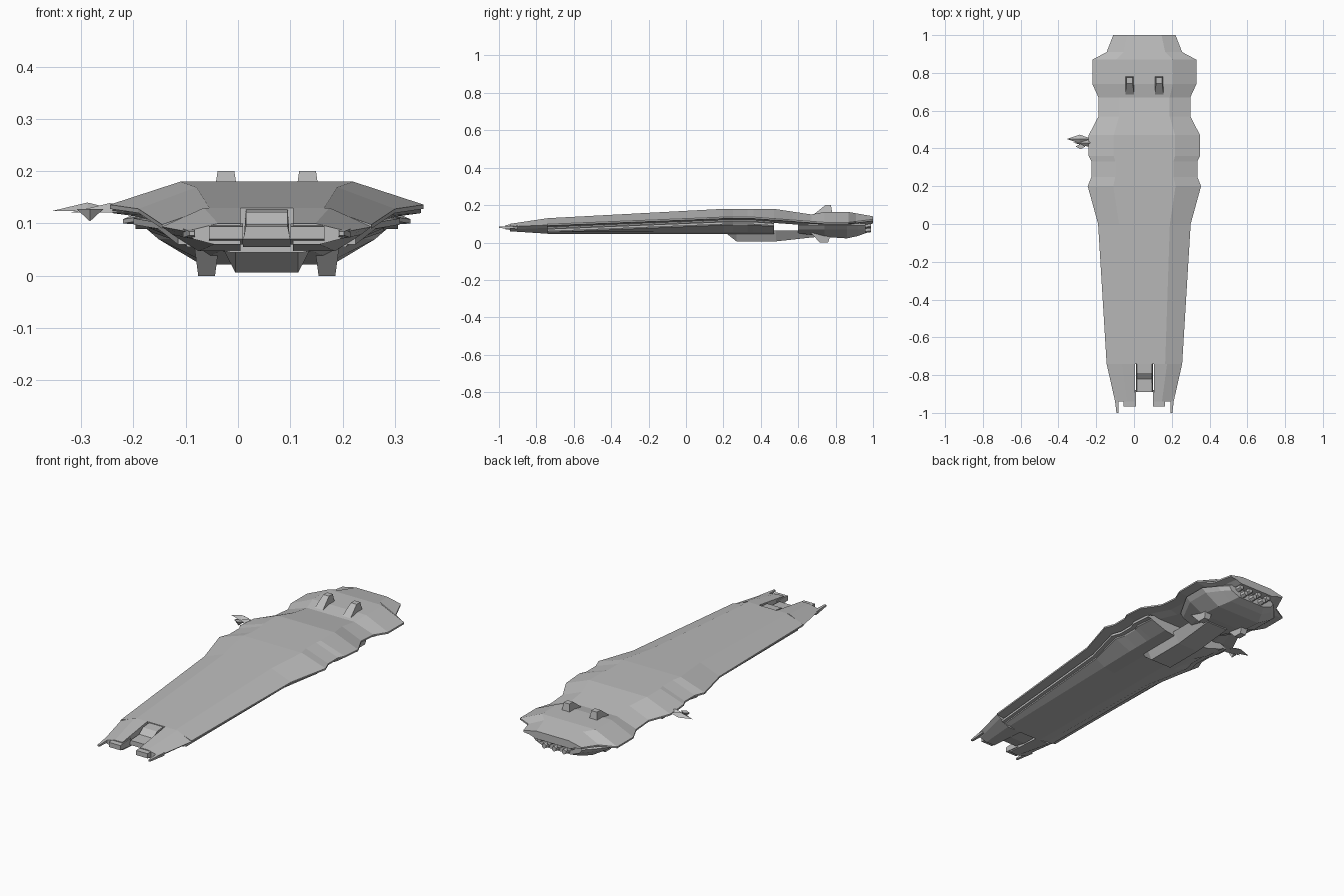
import bpy, bmesh, math
from mathutils import Matrix, Vector

cube = bpy.data.objects.get("Cube")
if cube:
    bpy.data.objects.remove(cube)

CENTRE = 0.055  # hull centreline; the side antenna offsets the hull

grey = bpy.data.materials.new("hull grey")
grey.use_nodes = True
grey.diffuse_color = (0.5, 0.5, 0.5, 1)
grey.node_tree.nodes["Principled BSDF"].inputs["Base Color"].default_value = grey.diffuse_color


def finish(name, bm):
    bmesh.ops.recalc_face_normals(bm, faces=bm.faces)
    mesh = bpy.data.meshes.new(name)
    bm.to_mesh(mesh)
    bm.free()
    mesh.materials.append(grey)
    part = bpy.data.objects.new(name, mesh)
    part.location.x = CENTRE
    bpy.context.collection.objects.link(part)


def skin(name, rings, pair=False):
    """Skin closed rings of points; pair adds the part's mirror image."""
    bm = bmesh.new()
    for side in ((-1, 1) if pair else (1,)):
        loops = [[bm.verts.new((side * x, y, z)) for x, y, z in ring] for ring in rings]
        for a, b in zip(loops, loops[1:]):
            for i in range(len(a)):
                bm.faces.new((a[i - 1], a[i], b[i], b[i - 1]))
        bm.faces.new(loops[0])
        bm.faces.new(loops[-1])
    finish(name, bm)


def section(y, *half):
    """Symmetric cross-section from its half profile, top to bottom."""
    right = [(x, y, z) for x, z in half]
    return right + [(-x, y, z) for x, y, z in reversed(right)]


def box_section(y, inner, outer, low, high):
    return [(inner, y, low), (outer, y, low), (outer, y, high), (inner, y, high)]


def ramp(y, start, end, low, high):
    t = min(max((y - start) / (end - start), 0), 1)
    return low + t * (high - low)


# Plan outline of the hull: station and half width
OUTLINE = [(-0.74, 0.2), (0, 0.245), (0.2, 0.3), (0.25, 0.28), (0.33, 0.28), (0.36, 0.295),
           (0.47, 0.295), (0.57, 0.243), (0.67, 0.243), (0.74, 0.275), (0.87, 0.275),
           (0.91, 0.2), (1, 0.165)]
BOW = OUTLINE[0][0]


def deck(y):
    """Height of the flat top: rising aft, a dip at the waist, a drooping stern."""
    rise = ramp(y, BOW, 0.2, 0.13, 0.18) - ramp(y, 0.47, 0.67, 0, 0.03)
    return rise + ramp(y, 0.67, 0.74, 0, 0.013) - ramp(y, 0.87, 1, 0, 0.023)


def rim(y):
    """Height of the shell's sharp side edge."""
    return ramp(y, BOW, 0.2, 0.09, 0.128) - ramp(y, 0.36, 0.74, 0, 0.028) + ramp(y, 0.87, 1, 0, 0.016)


def shell_section(y, width):
    edge = rim(y)
    return section(y, (width * 0.55, deck(y)), (width, edge + 0.008), (width, edge),
                   (width * 0.78, edge - 0.004), (width * 0.6, edge - 0.015))


skin("upper_shell", [shell_section(y, width) for y, width in OUTLINE])


# Lower hull, recessed below the shell edge and ending ahead of the open waist
def lower_section(y, width):
    edge = rim(y) - 0.015
    return section(y, (width * 0.7, edge + 0.02), (width, edge), (width * 0.95, edge - 0.02),
                   (ramp(y, BOW, 0.2, 0.12, 0.14), 0.055), (0.07, 0.045))


skin("lower_hull", [lower_section(y, width * 0.8) for y, width in OUTLINE[:7]])

# Belt strips along the flanks
skin("flank_strip", [box_section(y, width * 0.7, width * 0.85, rim(y) - 0.03, rim(y) - 0.018)
                     for y, width in OUTLINE[:7]], pair=True)

# Keel pod carried on under the open waist
skin("keel_pod", [section(y, (0.09, 0.064), (0.06, floor))
                  for y, floor in ((0.22, 0.045), (0.27, 0.006), (0.48, 0.006), (0.7, 0.03))])

# Engine block under the stern
skin("engine_block", [section(y, (width * 0.8, 0.112), (width, 0.09), (width * 0.9, 0.07), (width * 0.55, floor))
                      for y, width, floor in ((0.6, 0.15, 0.05), (0.74, 0.23, 0.03), (0.86, 0.23, 0.022),
                                              (0.92, 0.18, 0.035), (0.96, 0.14, 0.05))])


# Forked bow: cheeks beside the notch, blunt prongs and thin outer spikes
def cheek_section(y):
    outer = ramp(y, BOW, -0.94, 0.2, 0.155)
    top = ramp(y, BOW, -0.94, 0.13, 0.1)
    floor = ramp(y, BOW, -0.94, 0.047, 0.06)
    middle = (top + floor) / 2
    return [(x, y, z) for x, z in ((0.05, top), (outer * 0.6, top), (outer, middle + 0.005),
                                   (outer * 0.9, middle - 0.01), (outer * 0.65, floor), (0.05, floor))]


skin("bow_cheek", [cheek_section(BOW), cheek_section(-0.94)], pair=True)
skin("bow_prong", [box_section(-0.88, 0.045, 0.11, 0.06, 0.1),
                   box_section(-0.965, 0.045, 0.11, 0.07, 0.094)], pair=True)
skin("bow_spike", [box_section(-0.9, 0.137, 0.16, 0.073, 0.09),
                   box_section(-1, 0.138, 0.148, 0.077, 0.085)], pair=True)

# Stepped bridge in the bow notch
skin("bow_bridge", [section(y, (0.04, top), (0.045, floor))
                    for y, top, floor in ((-0.72, 0.128, 0.055), (-0.79, 0.122, 0.055),
                                          (-0.82, 0.098, 0.055), (-0.89, 0.094, 0.07))])


# Dorsal and ventral fins: blocks tapering away from the hull
def fin_section(z, middle, half, fore, aft):
    return [(middle - half, fore, z), (middle + half, fore, z), (middle + half, aft, z), (middle - half, aft, z)]


skin("dorsal_fin", [fin_section(0.14, 0.078, 0.025, 0.67, 0.785),
                    fin_section(0.2, 0.078, 0.016, 0.745, 0.775)], pair=True)
skin("ventral_fin", [fin_section(0.06, 0.115, 0.024, 0.66, 0.78),
                     fin_section(0, 0.115, 0.016, 0.715, 0.76)], pair=True)

# Two staggered rows of engine nozzles
bm = bmesh.new()
for count, height in ((4, 0.092), (3, 0.068)):
    for i in range(count):
        place = Matrix.Translation(((i - (count - 1) / 2) * 0.056, 0.963, height))
        bmesh.ops.create_cone(bm, cap_ends=True, segments=6, radius1=0.02, radius2=0.013, depth=0.05,
                              matrix=place @ Matrix.Rotation(-math.pi / 2, 4, "X"))
finish("engine_nozzles", bm)

# Antenna on the right flank: mast, flat blade and hanging vane, each a squashed pyramid
bm = bmesh.new()
for middle, size in (((-0.3, 0.43, 0.13), (0.075, 0.02, 0.018)),
                     ((-0.343, 0.45, 0.132), (0.067, 0.023, 0.016)),
                     ((-0.338, 0.41, 0.116), (0.026, 0.014, -0.024))):
    bmesh.ops.create_cone(bm, cap_ends=True, segments=4, radius1=1, radius2=0, depth=1,
                          matrix=Matrix.LocRotScale(Vector(middle), None, Vector(size)))
finish("side_antenna", bm)
